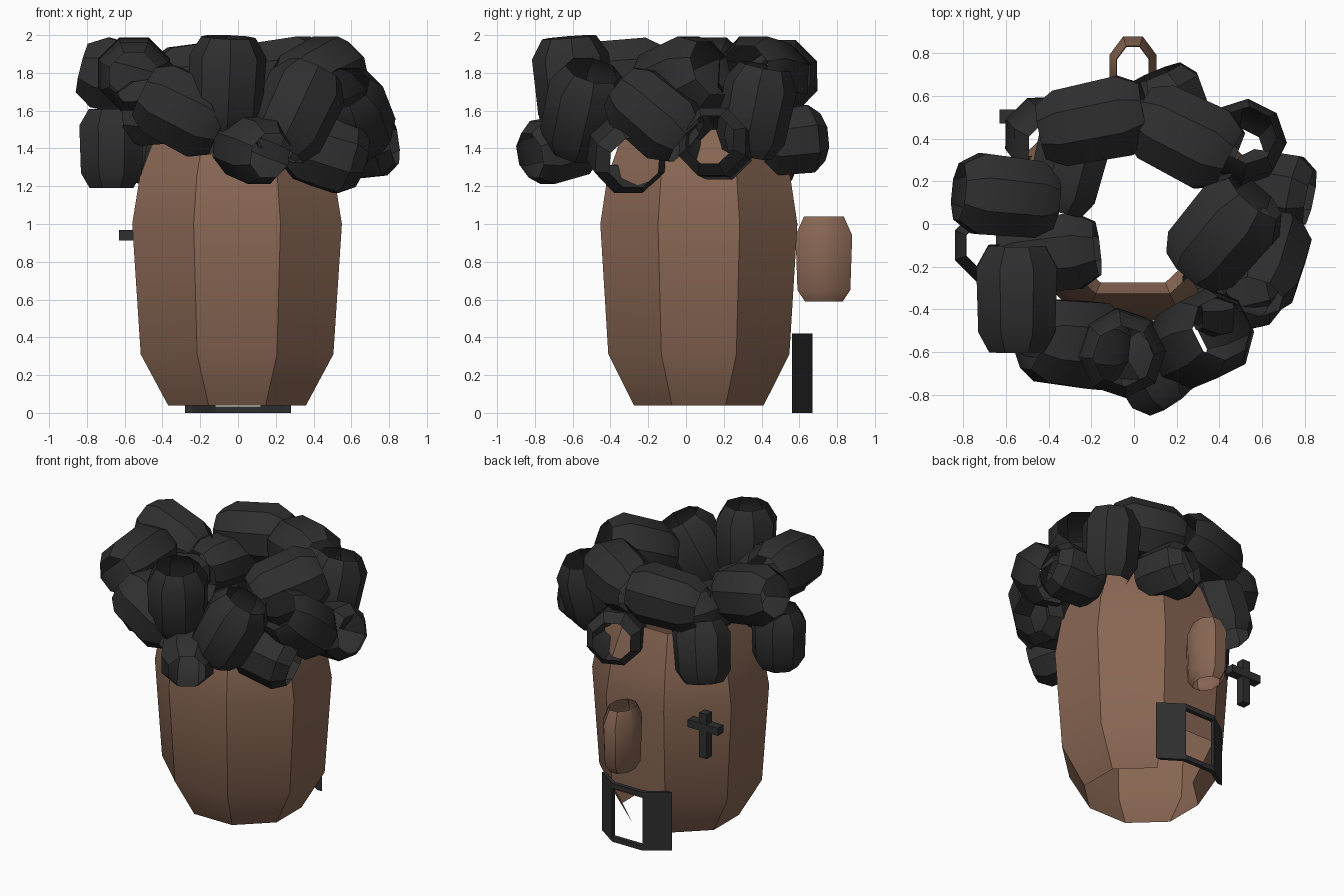
import bpy, bmesh, math
from mathutils import Vector

cube = bpy.data.objects.get("Cube")
if cube:
    bpy.data.objects.remove(cube, do_unlink=True)


def material(name, rgb):
    m = bpy.data.materials.new(name)
    m.use_nodes = True
    m.diffuse_color = (*rgb, 1)
    bsdf = next(n for n in m.node_tree.nodes if n.type == 'BSDF_PRINCIPLED')
    bsdf.inputs["Base Color"].default_value = (*rgb, 1)
    return m


BROWN = material("brown skin", (0.25, 0.135, 0.088))
BLACK = material("black", (0.028, 0.028, 0.028))


def finish(name, bm, mat):
    mesh = bpy.data.meshes.new(name)
    bm.to_mesh(mesh)
    bm.free()
    mesh.materials.append(mat)
    obj = bpy.data.objects.new(name, mesh)
    bpy.context.collection.objects.link(obj)
    return obj


def barrel(name, profile, mat, loc, squash=(1, 1), gaps=()):
    """Open eight-sided shell; profile holds (height, half width) pairs,
    gaps holds the (band, side) faces that are left out."""
    bm = bmesh.new()
    rings = []
    for z, r in profile:
        r /= math.cos(math.pi / 8)
        angles = [math.pi * (k + 0.5) / 4 for k in range(8)]
        rings.append([bm.verts.new((r * squash[0] * math.cos(a),
                                    r * squash[1] * math.sin(a), z)) for a in angles])
    for band, (low, high) in enumerate(zip(rings, rings[1:])):
        for k in range(8):
            if (band, k) not in gaps:
                n = (k + 1) % 8
                bm.faces.new((low[k], low[n], high[n], high[k]))
    obj = finish(name, bm, mat)
    obj.location = loc
    # Long edges stay sharp, the bulge is smooth
    bpy.ops.object.select_all(action='DESELECT')
    bpy.context.view_layer.objects.active = obj
    obj.select_set(True)
    bpy.ops.object.shade_smooth_by_angle(angle=math.radians(35))
    return obj


def box(name, mat, center, size):
    bm = bmesh.new()
    bmesh.ops.create_cube(bm, size=1)
    for v in bm.verts:
        v.co = Vector(center) + v.co * Vector(size)
    return finish(name, bm, mat)


# Head, open behind the mouth; nose
barrel("head", [(0.04, 0.365), (0.31, 0.51), (1.0, 0.555), (1.25, 0.515), (1.5, 0.42)],
       BROWN, (-0.005, 0.068, 0), (1, 0.94), gaps=[(0, 1)])
barrel("nose", [(0.59, 0.1), (0.65, 0.14), (0.94, 0.15), (1.04, 0.105)],
       BROWN, (-0.005, 0.73, 0), (0.74, 1))

# Hair curls: centre, axis, radius, length
curls = [
    ((-0.67, -0.10, 1.40), (0, 0, 1), 0.17, 0.42),
    ((-0.06, -0.60, 1.745), (0.04, -0.08, 1), 0.19, 0.49),
    ((-0.29, -0.56, 1.60), (1, -0.1, -0.5), 0.205, 0.46),
    ((0.07, -0.67, 1.40), (0.55, -0.85, -0.2), 0.17, 0.38),
    ((0.31, -0.54, 1.60), (0.4, 0.2, 0.85), 0.20, 0.48),
    ((0.46, -0.32, 1.38), (1, 0.25, -0.3), 0.19, 0.40),
    ((0.61, -0.17, 1.58), (0.18, 0.65, -0.55), 0.19, 0.46),
    ((0.42, -0.04, 1.75), (0.6, 0.7, 0.3), 0.21, 0.48),
    ((0.65, 0.16, 1.42), (1, -0.2, 0.15), 0.18, 0.36),
    ((0.51, 0.37, 1.60), (0.1, 0.2, 1), 0.18, 0.48),
    ((0.24, 0.41, 1.78), (0.9, -0.45, 0.1), 0.20, 0.48),
    ((0.17, 0.54, 1.44), (-0.35, 0.85, 0.1), 0.18, 0.36),
    ((-0.19, 0.48, 1.77), (1, 0.2, 0.1), 0.19, 0.50),
    ((-0.41, 0.40, 1.42), (0.2, -0.2, 1), 0.18, 0.42),
    ((-0.31, 0.26, 1.63), (0.25, 1, 0), 0.17, 0.42),
    ((-0.60, 0.13, 1.77), (-1, 0.1, 0.25), 0.19, 0.46),
    ((-0.40, -0.14, 1.60), (0.9, 0.1, 0.1), 0.18, 0.46),
    ((-0.55, -0.35, 1.79), (0, 1, 0.05), 0.19, 0.50),
]
for i, (loc, axis, r, length) in enumerate(curls):
    curl = barrel(f"hair_curl_{i + 1}",
                  [(-length / 2, r * 0.68), (-length * 0.31, r * 0.95),
                   (length * 0.29, r), (length / 2, r * 0.7)], BLACK, loc)
    curl.rotation_mode = 'QUATERNION'
    curl.rotation_quaternion = Vector(axis).to_track_quat('Z', 'Y')

# Mouth: slanted cheeks joined by thin lips around an open middle
for side, sx in (("left", 1), ("right", -1)):
    bm = bmesh.new()
    outline = [(0.28, 0.56), (0.12, 0.67), (0.12, 0.64), (0.24, 0.56)]
    face = bm.faces.new([bm.verts.new((sx * x, y, 0)) for x, y in outline])
    top = bmesh.ops.extrude_face_region(bm, geom=[face])["geom"]
    bmesh.ops.translate(bm, vec=(0, 0, 0.42),
                        verts=[g for g in top if isinstance(g, bmesh.types.BMVert)])
    bmesh.ops.recalc_face_normals(bm, faces=bm.faces)
    finish(f"mouth_side_{side}", bm, BLACK)
for name, z in (("lower_lip", 0.0175), ("upper_lip", 0.4025)):
    box(name, BLACK, (0, 0.655, z), (0.24, 0.03, 0.035))

# Cross pendant beside the head
box("cross_upright", BLACK, (-0.51, 0.505, 0.88), (0.06, 0.06, 0.32))
box("cross_bar", BLACK, (-0.51, 0.505, 0.94), (0.24, 0.065, 0.055))
